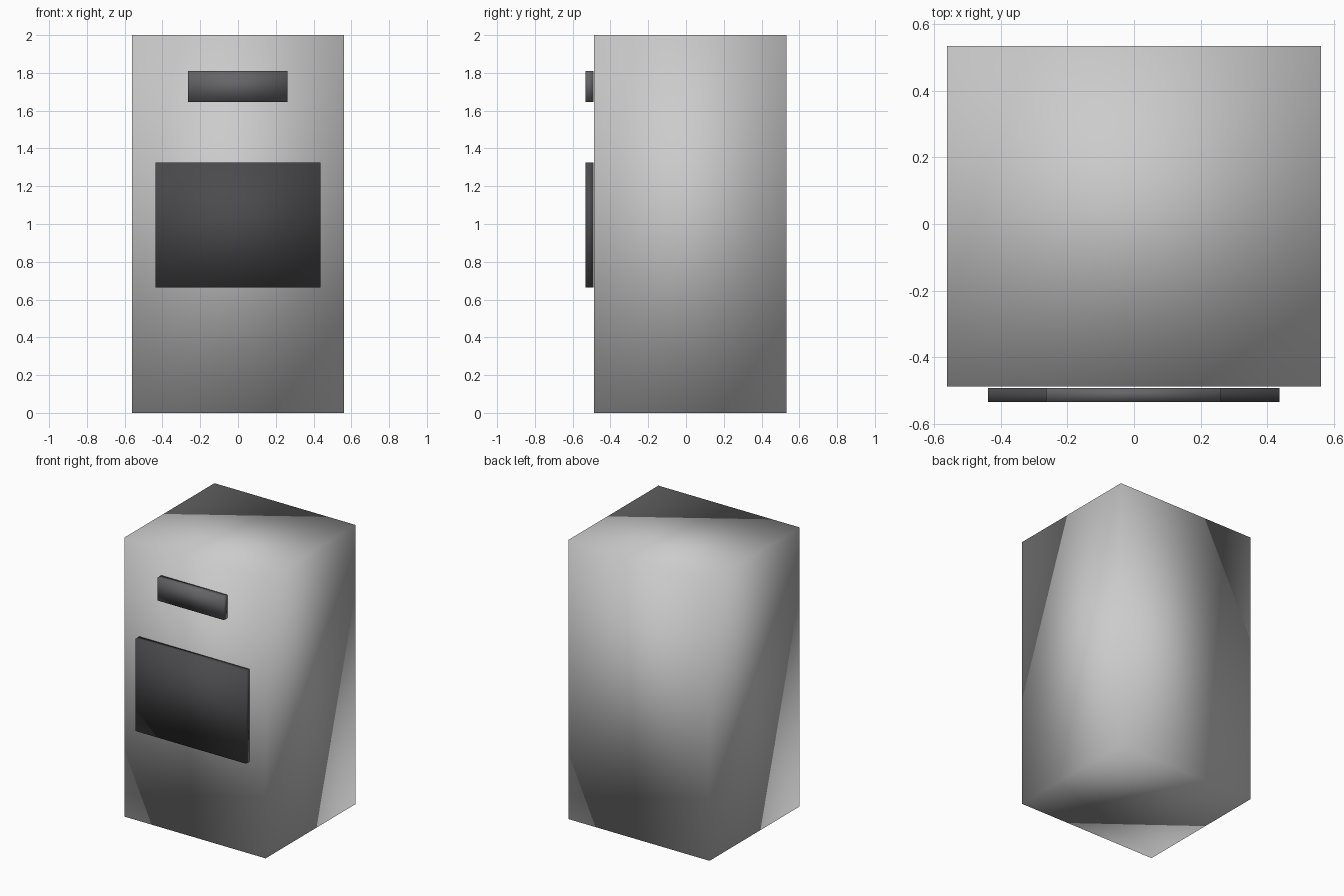
import bpy

if "Cube" in bpy.data.objects:
    bpy.data.objects.remove(bpy.data.objects["Cube"])


def box(name, x, y, z, colour=None):
    """Smooth-shaded box spanning the given (min, max) ranges."""
    spans = (x, y, z)
    bpy.ops.mesh.primitive_cube_add(size=1, location=[(a + b) / 2 for a, b in spans])
    obj = bpy.context.object
    obj.name = name
    obj.scale = [b - a for a, b in spans]
    bpy.ops.object.transform_apply(location=False, rotation=False, scale=True)
    bpy.ops.object.shade_smooth()
    if colour:
        mat = bpy.data.materials.new(name + "_colour")
        mat.diffuse_color = (*colour, 1)
        mat.use_nodes = True
        mat.node_tree.nodes["Principled BSDF"].inputs["Base Color"].default_value = mat.diffuse_color
        obj.data.materials.append(mat)
    return obj


# Main cabinet
box("cabinet_body", (-0.56, 0.56), (-0.487, 0.533), (0, 2))

# Front plates, standing just proud of the cabinet
PLATE_Y = (-0.533, -0.491)
box("lower_panel", (-0.438, 0.436), PLATE_Y, (0.663, 1.325), (0.07, 0.07, 0.075))
box("upper_panel", (-0.264, 0.261), PLATE_Y, (1.645, 1.81), (0.13, 0.13, 0.14))
